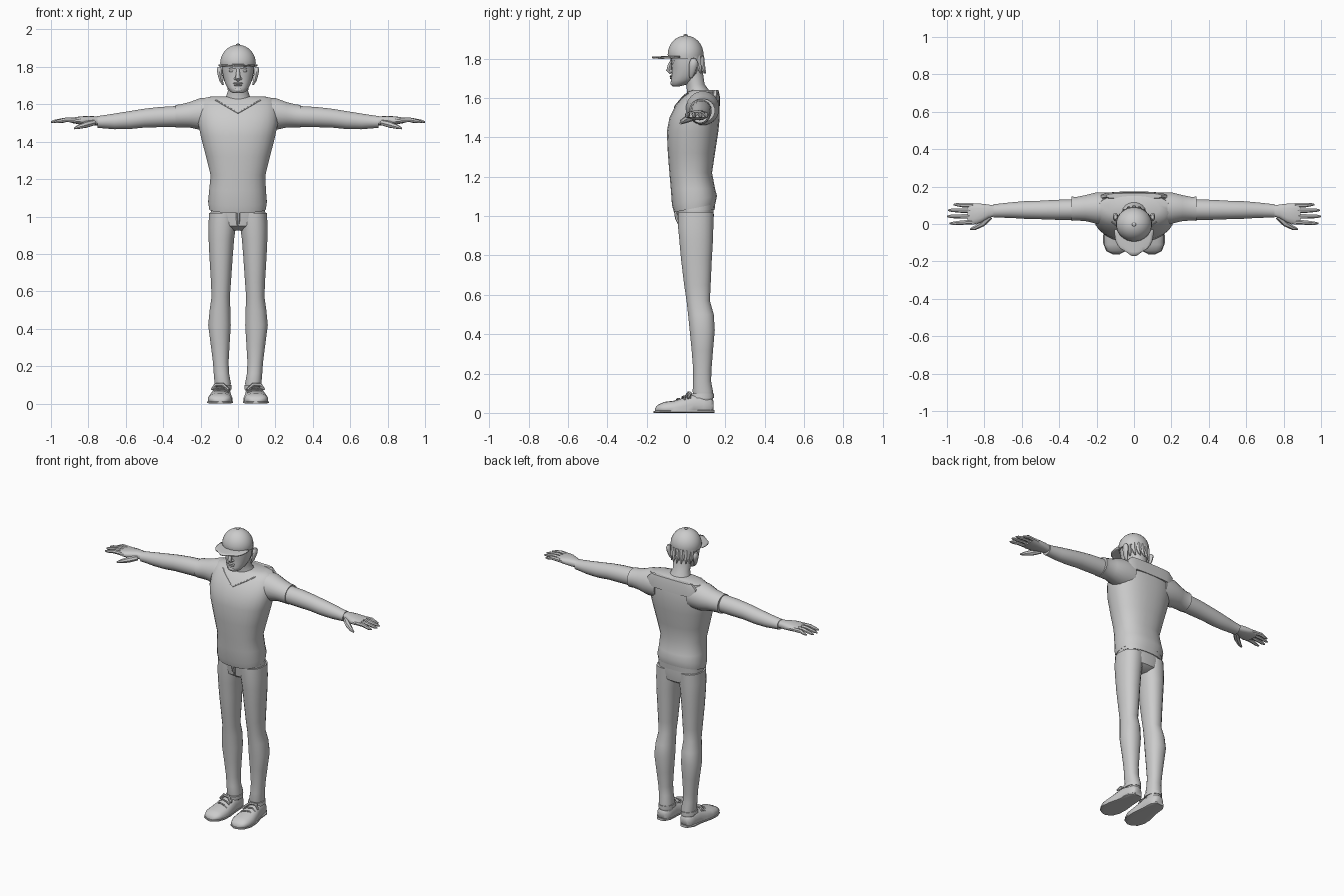
import bpy, bmesh, math
from mathutils import Vector
from mathutils.bvhtree import BVHTree

grey = bpy.data.materials.new("light_grey")
grey.diffuse_color = (0.6, 0.6, 0.6, 1)


def finish(name, bm, mirror=False, angle=45):
    bmesh.ops.recalc_face_normals(bm, faces=bm.faces)
    me = bpy.data.meshes.new(name)
    bm.to_mesh(me)
    bm.free()
    me.materials.append(grey)
    ob = bpy.data.objects.new(name, me)
    bpy.context.collection.objects.link(ob)
    if mirror:
        ob.modifiers.new("mirror", 'MIRROR').use_mirror_merge = False
    bpy.ops.object.select_all(action='DESELECT')
    ob.select_set(True)
    bpy.context.view_layer.objects.active = ob
    bpy.ops.object.shade_smooth_by_angle(angle=math.radians(angle))
    return ob


def loft(name, axis, rings, sides=20, power=1.0, mirror=False, floor=None, caps=True, tilt=0):
    """Skin rings given as (position, a_min, a_max, b_min, b_max) along an axis."""
    bm = bmesh.new()
    loops = []
    for p, a0, a1, b0, b1 in rings:
        loop = []
        for i in range(sides):
            t = 2 * math.pi * (i + 0.5) / sides
            c, s = math.cos(t), math.sin(t)
            c = math.copysign(abs(c) ** power, c)
            s = math.copysign(abs(s) ** power, s)
            a = (a0 + a1) / 2 + c * (a1 - a0) / 2
            b = (b0 + b1) / 2 + s * (b1 - b0) / 2
            co = {'x': (p, a, b), 'y': (a, p, b), 'z': (a, b, p)}[axis]
            if floor is not None:
                co = (co[0], co[1], max(floor, co[2]))
            if tilt and p < 1.1:
                co = (co[0], co[1], co[2] + tilt * (co[1] - 0.04))
            loop.append(bm.verts.new(co))
        loops.append(loop)
    for u, v in zip(loops, loops[1:]):
        for i in range(sides):
            j = (i + 1) % sides
            bm.faces.new((u[i], u[j], v[j], v[i]))
    if caps:
        bm.faces.new(loops[0])
        bm.faces.new(loops[-1])
    return finish(name, bm, mirror)


def ball(name, loc, scale, mirror=False, seg=12):
    bm = bmesh.new()
    bmesh.ops.create_uvsphere(bm, u_segments=seg, v_segments=8, radius=1)
    for v in bm.verts:
        v.co = Vector(v.co[k] * scale[k] + loc[k] for k in range(3))
    return finish(name, bm, mirror)


def tube(name, points, radii, sides=7, mirror=False):
    """Tapered limb through points, used for fingers, laces and collar."""
    bm = bmesh.new()
    pts = [Vector(p) for p in points]
    loops = []
    for k, p in enumerate(pts):
        d = (pts[min(k + 1, len(pts) - 1)] - pts[max(k - 1, 0)]).normalized()
        u = d.cross(Vector((0, 0, 1)) if abs(d.z) < 0.9 else Vector((0, 1, 0))).normalized()
        w = d.cross(u)
        loops.append([bm.verts.new(p + radii[k] * (u * math.cos(2 * math.pi * i / sides)
                      + w * math.sin(2 * math.pi * i / sides))) for i in range(sides)])
    for a, b in zip(loops, loops[1:]):
        for i in range(sides):
            j = (i + 1) % sides
            bm.faces.new((a[i], a[j], b[j], b[i]))
    bm.faces.new(loops[0])
    bm.faces.new(loops[-1])
    return finish(name, bm, mirror)


# Sweater body with a hem that rises at the back
torso = loft("sweater_body", 'z', [
    (1.05, -.135, .135, -.05, .14), (1.04, -.155, .15, -.062, .15), (1.08, -.16, .155, -.072, .158),
    (1.14, -.155, .15, -.078, .148), (1.22, -.147, .147, -.085, .133), (1.32, -.172, .172, -.093, .148),
    (1.43, -.2, .2, -.098, .165), (1.5, -.215, .215, -.085, .172), (1.56, -.215, .215, -.055, .17),
    (1.605, -.205, .205, -.02, .165), (1.632, -.19, .19, .01, .16), (1.642, -.14, .14, .035, .15)],
    sides=28, power=0.85, tilt=0.2)

# Raised back of the collar
loft("collar_back", 'z', [(1.56, -.17, .17, .12, .174), (1.61, -.18, .18, .12, .172),
                          (1.642, -.15, .15, .135, .165)], sides=16, power=0.7)

# V neck edge and the skin inside it, laid on the chest
bm = bmesh.new()
bm.from_mesh(torso.data)
tree = BVHTree.FromBMesh(bm)
bm.free()


def chest(x, z, off):
    hit = tree.ray_cast(Vector((x, -1, z)), Vector((0, 1, 0)))[0]
    return Vector((x, hit.y - off, z))


edge = [(x / 100, 1.553 + 0.0058 * abs(x)) for x in range(-12, 13, 2)]
tube("neckline", [chest(x, z, .0) for x, z in edge], [.004] * len(edge), 6)
bm = bmesh.new()
rows = [[bm.verts.new(chest(x, z + (1.625 - z) * k / 4, .003)) for x, z in edge] for k in range(5)]
for r, q in zip(rows, rows[1:]):
    for i in range(len(edge) - 1):
        bm.faces.new((r[i], r[i + 1], q[i + 1], q[i]))
finish("chest_skin", bm)

# Sleeves with a step, bare forearms and wrist cuffs
loft("sleeves", 'x', [
    (.12, .0, .168, 1.46, 1.635), (.2, .0, .17, 1.462, 1.635), (.26, .015, .155, 1.475, 1.612),
    (.31, .018, .145, 1.476, 1.6), (.335, .016, .148, 1.475, 1.597), (.335, .03, .125, 1.485, 1.58)],
    mirror=True)
loft("arms", 'x', [
    (.3, .022, .132, 1.48, 1.593), (.42, .022, .13, 1.477, 1.586), (.5, .025, .125, 1.475, 1.577),
    (.58, .027, .123, 1.467, 1.564), (.66, .032, .116, 1.466, 1.551), (.73, .034, .108, 1.472, 1.54),
    (.75, .033, .108, 1.473, 1.538), (.75, .043, .098, 1.485, 1.53)], mirror=True)

# Hands
loft("palms", 'x', [
    (.74, .043, .098, 1.487, 1.533), (.78, .03, .105, 1.488, 1.537), (.82, .006, .11, 1.49, 1.537),
    (.86, -.004, .112, 1.495, 1.533), (.89, .003, .11, 1.5, 1.526)], sides=14, power=.8, mirror=True)
for n, y0, y1, tip in (("little", .1, .104, .965), ("ring", .07, .074, .995),
                       ("middle", .041, .041, 1.0), ("index", .012, .004, .985)):
    tube(n + "_fingers", [(.86, y0, 1.515), (.92, (y0 + y1) / 2, 1.517), (tip - .02, y1, 1.508),
                          (tip, y1, 1.505)], [.013, .0125, .0095, .004], mirror=True)
tube("thumbs", [(.77, .04, 1.502), (.81, .004, 1.492), (.85, -.02, 1.48), (.875, -.028, 1.471)],
     [.016, .018, .012, .005], mirror=True)

# Trousers: pelvis and legs
loft("trouser_seat", 'z', [
    (.925, -.04, .04, .0, .1), (.95, -.13, .13, -.035, .135), (1.0, -.15, .15, -.042, .142),
    (1.07, -.14, .14, -.05, .14)], sides=24, power=.8)
loft("waistband", 'z', [(1.03, -.146, .146, -.05, .146), (1.075, -.144, .144, -.054, .15)],
     sides=24, power=.8)
tube("fly", [(0, -.05, 1.03), (0, -.044, .99), (0, -.03, .95)], [.012, .012, .006])
loft("trouser_legs", 'z', [
    (.04, .045, .115, .05, .125), (.07, .04, .125, .04, .137), (.11, .038, .126, .033, .138),
    (.16, .047, .13, .036, .128), (.22, .05, .134, .036, .13), (.32, .044, .147, .028, .138),
    (.42, .038, .16, .018, .147), (.5, .04, .152, .01, .142), (.57, .043, .142, .002, .122),
    (.65, .037, .145, -.01, .126), (.78, .028, .153, -.026, .132), (.88, .02, .158, -.035, .138),
    (.95, .01, .159, -.042, .14), (1.02, .005, .155, -.043, .142)], mirror=True, power=.9)

# Shoes: upper, sole, laces and tongue
loft("shoe_uppers", 'y', [
    (-.158, .075, .115, .005, .022), (-.145, .05, .145, 0, .04), (-.11, .034, .16, -.02, .056),
    (-.06, .028, .162, -.03, .062), (-.01, .032, .153, -.04, .078), (.04, .038, .14, -.04, .095),
    (.09, .038, .132, -.04, .092), (.125, .045, .125, -.03, .08), (.14, .06, .11, .01, .06)],
    sides=18, power=.8, floor=.004, mirror=True)
loft("shoe_soles", 'y', [
    (-.164, .08, .11, 0, .01), (-.145, .045, .15, 0, .013), (-.1, .027, .167, 0, .014),
    (-.04, .025, .165, 0, .015), (.04, .034, .145, 0, .015), (.11, .036, .138, 0, .016),
    (.145, .06, .112, 0, .016)], sides=12, power=.5, mirror=True)
for k in range(3):
    y, z = -.045 + .028 * k, .066 + .012 * k
    tube("lace_%d" % (k + 1), [(.05, y, z - .012), (.072, y, z + .004), (.11, y + .01, z + .006),
                               (.135, y + .01, z - .014)], [.005] * 4, 6, mirror=True)
tube("lace_loops", [(.05, -.005, .075), (.08, .015, .1), (.12, .02, .1), (.14, .01, .075)],
     [.008, .01, .01, .006], mirror=True)
loft("shoe_collars", 'z', [(.075, .034, .132, .02, .142), (.098, .034, .13, .02, .142),
                           (.1, .05, .115, .04, .125)], mirror=True)

# Neck and head
loft("neck", 'z', [(1.58, -.09, .09, .0, .14), (1.63, -.068, .068, .005, .125),
                   (1.67, -.055, .055, .0, .095), (1.74, -.06, .06, -.02, .085)])
loft("head", 'z', [
    (1.66, -.025, .025, -.068, -.03), (1.668, -.042, .042, -.076, .0), (1.69, -.058, .058, -.077, .045),
    (1.715, -.07, .07, -.074, .07), (1.75, -.08, .08, -.073, .082), (1.79, -.086, .086, -.078, .086),
    (1.82, -.086, .086, -.08, .086)], sides=22, power=.9)
tube("nose", [(0, -.072, 1.79), (0, -.083, 1.765), (0, -.087, 1.742), (0, -.074, 1.728)],
     [.008, .01, .014, .009], 8)
ball("nostrils", (.013, -.075, 1.737), (.009, .01, .008), True, 8)
ball("eyes", (.034, -.066, 1.778), (.014, .009, .007), True)
tube("eyebrows", [(.015, -.075, 1.79), (.036, -.071, 1.796), (.056, -.058, 1.789)],
     [.004, .005, .003], mirror=True)
ball("upper_lip", (0, -.073, 1.712), (.026, .01, .0055))
ball("lower_lip", (0, -.073, 1.702), (.022, .01, .0055))
ball("chin", (0, -.066, 1.677), (.025, .014, .014))
# Ears, wide at the top and leaning outward
loft("ears", 'z', [(1.702, .075, .084, .018, .032), (1.725, .08, .1, .014, .045),
                   (1.76, .084, .11, .014, .058), (1.785, .086, .114, .018, .06),
                   (1.8, .09, .108, .026, .05)], sides=10, mirror=True)

# Tufts of hair around the nape
for k in range(7):
    a = math.radians(30 + 20 * k)
    x, y = math.cos(a), math.sin(a)
    tube("hair_tuft_%d" % (k + 1), [(.078 * x, .078 * y, 1.815), (.08 * x, .082 * y, 1.77),
                                    (.084 * x, .1 * y, 1.725)], [.016, .017, .003], 6)

# Cap: crown, button and curved visor
rings = [(1.802, -.094, .094, -.09, .088)]
for k in range(9):
    a = math.radians(k * 10.8)
    c = math.cos(a)
    rings.append((1.82 + .098 * math.sin(a), -.096 * c, .096 * c, -.002 - .092 * c, -.002 + .092 * c))
loft("cap_crown", 'z', rings, sides=24)
ball("cap_button", (0, -.002, 1.919), (.011, .011, .006))
bm = bmesh.new()
rows = []
for k in range(7):
    f = k / 6
    y = -.03 - .142 * f
    w = .104 * math.sqrt(max(.0, 1 - f ** 3 * .88))
    rows.append([bm.verts.new((w * t / 6, y + .02 * abs(t / 6) ** 2 * f,
                               1.818 - .008 * f - .006 * (t / 6) ** 2)) for t in range(-6, 7)])
for r, q in zip(rows, rows[1:]):
    for i in range(12):
        bm.faces.new((r[i], r[i + 1], q[i + 1], q[i]))
visor = finish("cap_visor", bm)
visor.modifiers.new("thickness", 'SOLIDIFY').thickness = .007
